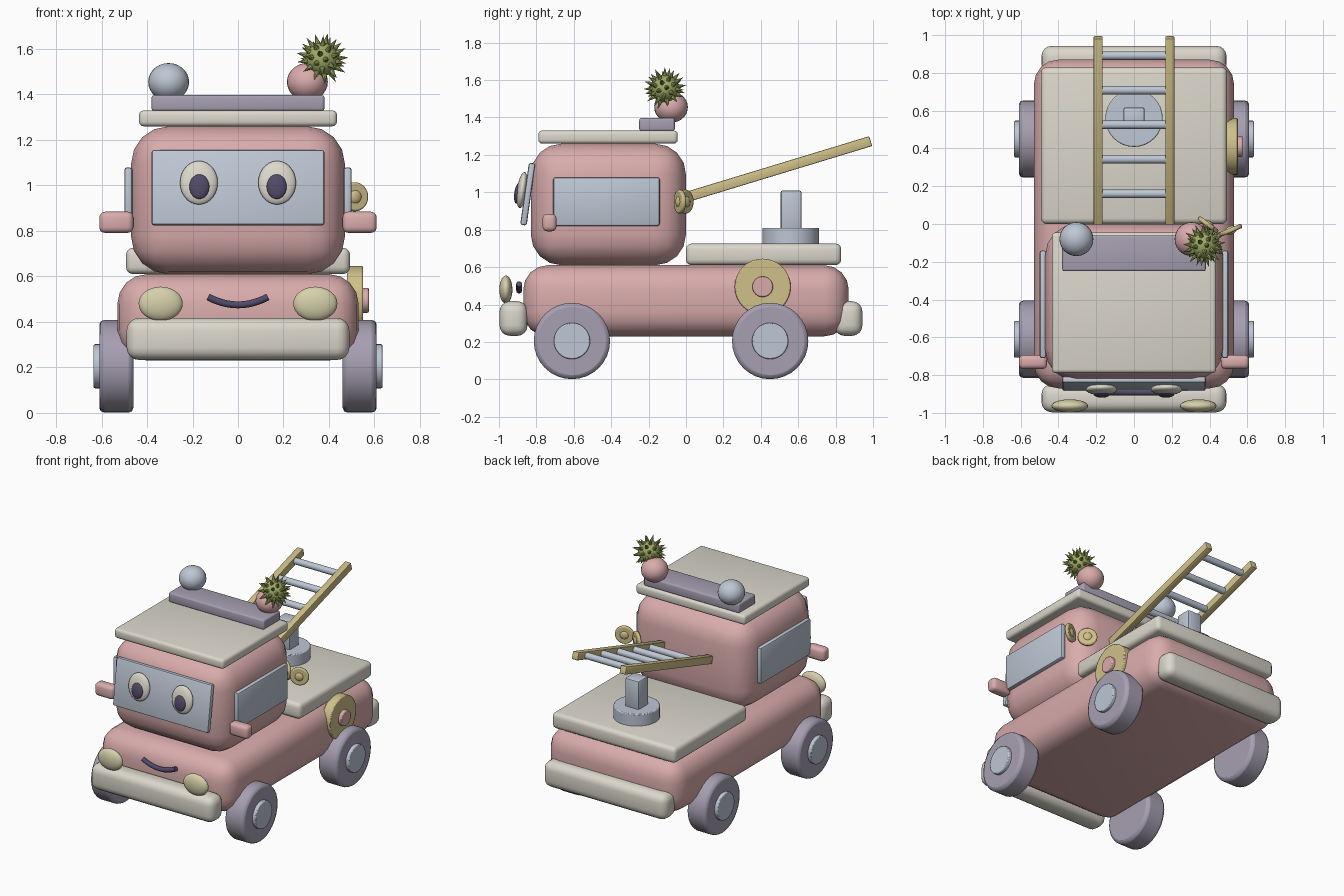
import bpy, bmesh, math
from mathutils import Vector, Matrix

cube = bpy.data.objects.get("Cube")
if cube:
    bpy.data.objects.remove(cube, do_unlink=True)


def material(name, rgb):
    m = bpy.data.materials.new(name)
    m.use_nodes = True
    col = (*rgb, 1.0)
    m.diffuse_color = col
    m.node_tree.nodes["Principled BSDF"].inputs["Base Color"].default_value = col
    return m


RED = material("soft_red", (0.70, 0.41, 0.41))
BLUE = material("pale_blue_grey", (0.51, 0.57, 0.66))
CREAM = material("cream", (0.71, 0.68, 0.60))
PURPLE = material("purple_grey", (0.38, 0.345, 0.44))
GOLD = material("gold", (0.63, 0.53, 0.25))
LAMP = material("pale_yellow", (0.67, 0.63, 0.40))
DARK = material("dark_violet", (0.085, 0.068, 0.14))
GREEN = material("olive_green", (0.34, 0.40, 0.12))


def finish(name, bm, mat, loc=(0, 0, 0), rot=(0, 0, 0), smooth=35):
    me = bpy.data.meshes.new(name)
    bm.to_mesh(me)
    bm.free()
    ob = bpy.data.objects.new(name, me)
    bpy.context.collection.objects.link(ob)
    ob.location, ob.rotation_euler = loc, rot
    me.materials.append(mat)
    if smooth:
        bpy.ops.object.select_all(action='DESELECT')
        ob.select_set(True)
        bpy.context.view_layer.objects.active = ob
        bpy.ops.object.shade_smooth_by_angle(angle=math.radians(smooth))
    return ob


def bevel(ob, width, segments):
    mod = ob.modifiers.new("rounding", 'BEVEL')
    mod.width, mod.segments = width, segments
    mod.limit_method = 'ANGLE'
    mod.angle_limit = math.radians(40)
    return ob


def box(name, mat, loc, size, round_by=0.015, segments=3, rot=(0, 0, 0)):
    bm = bmesh.new()
    bmesh.ops.create_cube(bm, size=1)
    bmesh.ops.scale(bm, vec=size, verts=bm.verts)
    bmesh.ops.bevel(bm, geom=bm.edges[:], offset=round_by, segments=segments,
                    profile=0.5, affect='EDGES', clamp_overlap=True)
    return finish(name, bm, mat, loc, rot)


def ball(name, mat, loc, radii, rot=(0, 0, 0)):
    bm = bmesh.new()
    bmesh.ops.create_uvsphere(bm, u_segments=24, v_segments=14, radius=1)
    bmesh.ops.scale(bm, vec=radii, verts=bm.verts)
    return finish(name, bm, mat, loc, rot, 60)


def disc(name, mat, loc, radius, depth, axis=(1, 0, 0), sides=32, round_by=0.006):
    bm = bmesh.new()
    bmesh.ops.create_cone(bm, cap_ends=True, segments=sides, radius1=radius,
                          radius2=radius, depth=depth)
    turn = Vector((0, 0, 1)).rotation_difference(Vector(axis)).to_euler()
    ob = finish(name, bm, mat, loc, turn)
    return bevel(ob, round_by, 2) if round_by else ob


SIDES = (("left", 1), ("right", -1))

# Body, cab and roof
box("body", RED, (0, 0, 0.42), (1.06, 1.74, 0.38), 0.13, 4)
box("cab", RED, (0, -0.415, 0.935), (0.94, 0.83, 0.65), 0.165, 4)
box("roof", CREAM, (0, -0.417, 1.295), (0.87, 0.745, 0.07), 0.02)
box("light_bar", PURPLE, (0, -0.155, 1.362), (0.76, 0.19, 0.07), 0.012)
ball("right_beacon", BLUE, (-0.305, -0.08, 1.455), (0.09, 0.09, 0.083))
ball("left_beacon", RED, (0.305, -0.08, 1.455), (0.09, 0.09, 0.083))

# Bumpers
box("front_bumper", CREAM, (0, -0.922, 0.325), (0.98, 0.15, 0.185), 0.055, 4)
box("rear_bumper", CREAM, (0, 0.868, 0.325), (0.98, 0.15, 0.185), 0.055, 4)

# Windscreen and face
tilt = math.radians(-8)
box("windscreen", BLUE, (0, -0.846, 0.99), (0.76, 0.035, 0.335), 0.012, 2, (tilt, 0, 0))
for side, s in SIDES:
    ball(side + "_eye", CREAM, (s * 0.172, -0.876, 1.012), (0.083, 0.028, 0.097), (tilt, 0, 0))
    ball(side + "_pupil", DARK, (s * 0.17, -0.901, 0.995), (0.044, 0.017, 0.055), (tilt, 0, 0))
    ball(side + "_headlight", LAMP, (s * 0.34, -0.963, 0.48), (0.097, 0.035, 0.075))

# Smile: a bent tube
curve = bpy.data.curves.new("mouth", 'CURVE')
curve.dimensions = '3D'
curve.bevel_depth = 0.016
curve.bevel_resolution = 3
curve.use_fill_caps = True
path = curve.splines.new('POLY')
path.points.add(12)
for i, p in enumerate(path.points):
    t = i / 6 - 1
    p.co = (0.132 * t, -0.892, 0.475 + 0.035 * t * t, 1)
curve.materials.append(DARK)
bpy.context.collection.objects.link(bpy.data.objects.new("mouth", curve))

# Side windows, mirrors and wheels
for side, s in SIDES:
    box(side + "_window", BLUE, (s * 0.482, -0.425, 0.95), (0.036, 0.57, 0.26), 0.013, 2)
    box(side + "_mirror", RED, (s * 0.535, -0.73, 0.838), (0.15, 0.075, 0.093), 0.025, 3)
    for end, y in (("front", -0.61), ("rear", 0.45)):
        disc(f"{end}_{side}_wheel", PURPLE, (s * 0.535, y, 0.205), 0.204, 0.15, round_by=0.022)
        disc(f"{end}_{side}_hub", BLUE, (s * 0.595, y, 0.205), 0.097, 0.08)

# Rear deck and ladder mount
box("rear_deck", CREAM, (0, 0.415, 0.668), (0.985, 0.83, 0.115), 0.03)
disc("turntable", BLUE, (0, 0.56, 0.765), 0.152, 0.09, axis=(0, 0, 1))
box("ladder_post", BLUE, (0, 0.562, 0.9), (0.112, 0.112, 0.22), 0.012, 2)

# Ladder
slope = math.radians(16.9)
middle = Vector((0, 0.495, 1.124))
along = Vector((0, math.cos(slope), math.sin(slope)))
for side, s in SIDES:
    box(side + "_ladder_rail", GOLD, middle + Vector((s * 0.19, 0, 0)),
        (0.048, 1.03, 0.055), 0.006, 2, (slope, 0, 0))
for i in range(5):
    spot = middle + along * ((i - 2) * 0.191 + 0.032)
    disc(f"ladder_rung_{i + 1}", BLUE, spot, 0.023, 0.38, sides=16, round_by=0)

# Hose reel on the left side
disc("hose_reel", GOLD, (0.515, 0.41, 0.495), 0.15, 0.07)
disc("reel_cap", RED, (0.555, 0.41, 0.495), 0.055, 0.04)


# Pair of dished gongs at the rear left corner of the cab
def gong(name, loc, axis):
    axis = Vector(axis).normalized()
    disc(name + "_plate", GOLD, loc, 0.064, 0.024, axis, 28, 0.008)
    turn = Vector((0, 0, 1)).rotation_difference(axis).to_euler()
    ball(name + "_dome", GOLD, loc, (0.034, 0.034, 0.022), turn)


gong("outer_gong", (0.512, -0.033, 0.95), (-0.38, 0.92, 0))
gong("inner_gong", (0.392, -0.004, 0.95), (0.6, 0.8, 0))

# Spiky burr resting on the left beacon
bm = bmesh.new()
bmesh.ops.create_icosphere(bm, subdivisions=3, radius=0.074)
COUNT = 46
for i in range(COUNT):
    z = 1 - (2 * i + 1) / COUNT
    r, a = math.sqrt(1 - z * z), i * math.pi * (3 - math.sqrt(5))
    d = Vector((r * math.cos(a), r * math.sin(a), z))
    turn = Vector((0, 0, 1)).rotation_difference(d).to_matrix().to_4x4()
    bmesh.ops.create_cone(bm, cap_ends=True, segments=8, radius1=0.014, radius2=0,
                          depth=0.05, matrix=Matrix.Translation(d * 0.092) @ turn)
finish("spiky_burr", bm, GREEN, (0.37, -0.113, 1.555))
